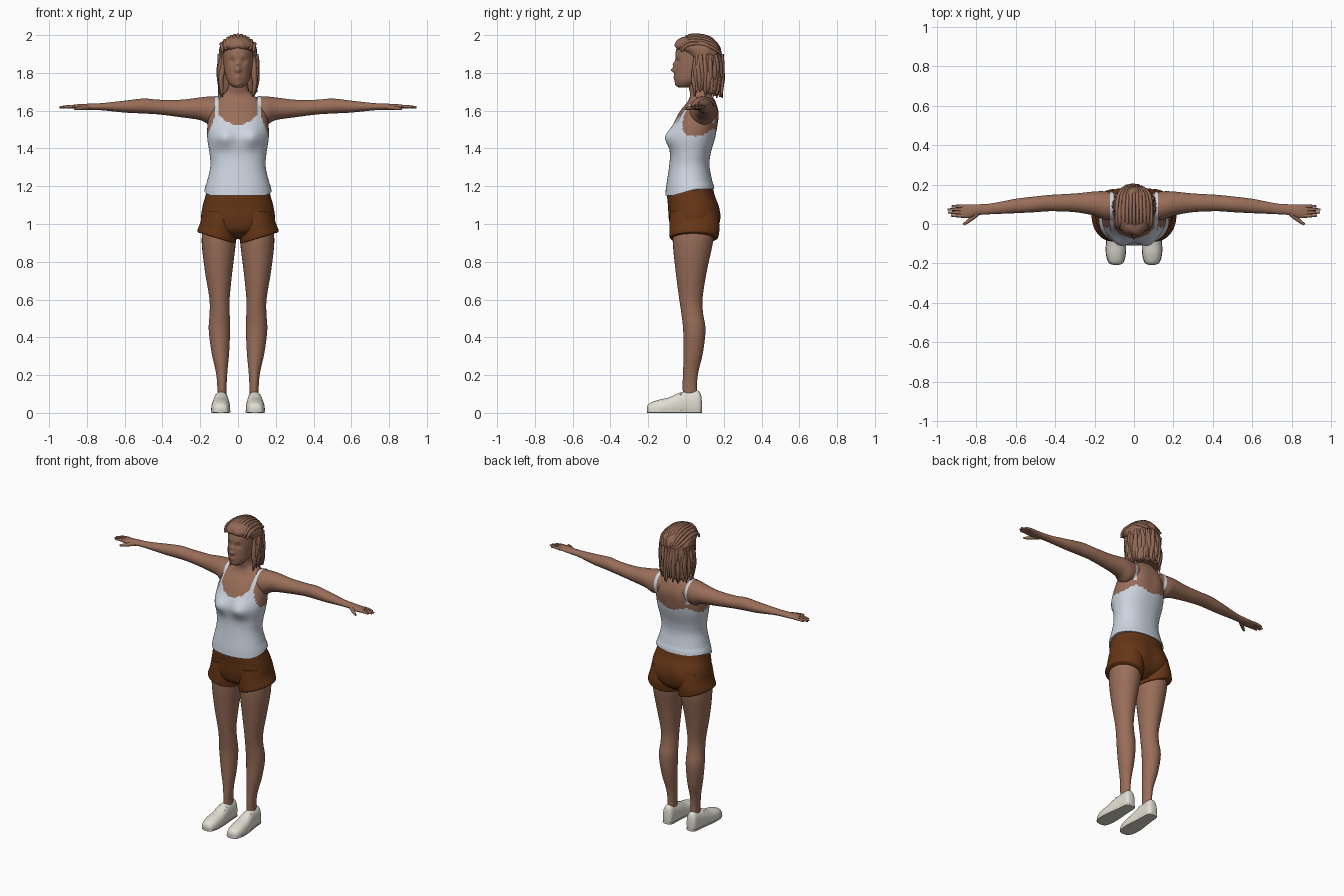
import bpy, bmesh, math, random
from mathutils import Vector
from mathutils.bvhtree import BVHTree

default = bpy.data.objects.get("Cube")
if default:
    bpy.data.objects.remove(default, do_unlink=True)
random.seed(4)


def material(name, *rgb):
    m = bpy.data.materials.new(name)
    m.use_nodes = True
    m.diffuse_color = (*rgb, 1)
    m.node_tree.nodes["Principled BSDF"].inputs["Base Color"].default_value = (*rgb, 1)
    return m


SKIN = material("warm brown skin", .32, .155, .1)
HAIR = material("brown hair", .29, .14, .09)
TOP = material("pale blue white cotton", .61, .665, .75)
SHORTS = material("rust brown denim", .135, .037, .008)
SHOE = material("off white canvas", .75, .725, .65)
SOLE = material("ivory rubber", .66, .63, .56)


def clamp(v):
    return max(0, min(1, v))


def finish(name, bm, mats, paint=None):
    bmesh.ops.recalc_face_normals(bm, faces=bm.faces)
    for f in bm.faces:
        f.smooth = True
        if paint:
            f.material_index = paint(f.calc_center_median())
    mesh = bpy.data.meshes.new(name)
    bm.to_mesh(mesh)
    bm.free()
    mesh.set_sharp_from_angle(angle=math.radians(50))
    for m in mats:
        mesh.materials.append(m)
    obj = bpy.data.objects.new(name, mesh)
    bpy.context.collection.objects.link(obj)
    return obj


def smooth_rows(rows, k):
    """Catmull-Rom interpolation between the cross-sections."""
    last = len(rows) - 1
    for i in range(last):
        a, b, c, d = (rows[max(0, min(last, i + j))] for j in (-1, 0, 1, 2))
        for s in range(k):
            t = s / k
            yield [q + t / 2 * (r - p + t * (2*p - 5*q + 4*r - w + t * (3*(q - r) + w - p)))
                   for p, q, r, w in zip(a, b, c, d)]
    yield rows[-1]


def loft(name, rows, mats, axis="z", n=32, k=5, power=1, side=1, deform=None, paint=None):
    """Each row: place along the axis, then low/high extents on the two other axes."""
    bm = bmesh.new()
    rings = []
    for t, a0, a1, b0, b1 in smooth_rows(rows, k):
        ring = []
        for i in range(n):
            ang = math.tau * i / n
            c, s = math.cos(ang), math.sin(ang)
            a = (a0 + a1) / 2 + (a1 - a0) / 2 * math.copysign(abs(c) ** power, c)
            b = (b0 + b1) / 2 + (b1 - b0) / 2 * math.copysign(abs(s) ** power, s)
            v = Vector({"x": (t, a, b), "y": (a, t, b), "z": (a, b, t)}[axis])
            if deform:
                deform(v, s)
            v.x *= side
            ring.append(bm.verts.new(v))
        rings.append(ring)
    for r, q in zip(rings, rings[1:]):
        for i in range(n):
            bm.faces.new((r[i - 1], r[i], q[i], q[i - 1]))
    bm.faces.new(rings[0])
    bm.faces.new(rings[-1])
    return finish(name, bm, mats, paint)


def bumps(*specs):
    """Soft pushes in y, mirrored in x: (x, z, radius, amount, facing)."""
    def deform(v, s):
        for x, z, r, amount, facing in specs:
            d = ((abs(v.x) - x) ** 2 + (v.z - z) ** 2) / r ** 2
            v.y += amount * math.exp(-d) * clamp(2 * s * facing)
    return deform


def strand(name, points, radii, mat):
    cu = bpy.data.curves.new(name, "CURVE")
    cu.dimensions = "3D"
    cu.bevel_depth = 1
    cu.bevel_resolution = 2
    cu.use_fill_caps = True
    sp = cu.splines.new("NURBS")
    sp.points.add(len(points) - 1)
    for p, co, r in zip(sp.points, points, radii):
        p.co = (*co, 1)
        p.radius = r
    sp.order_u = 3
    sp.use_endpoint_u = True
    sp.resolution_u = 5
    cu.materials.append(mat)
    obj = bpy.data.objects.new(name, cu)
    bpy.context.collection.objects.link(obj)
    return obj


# Torso, with the camisole painted below its neckline and armholes
def camisole(c):
    u = abs(c.x)
    if c.y < .04:
        edge = 1.525 + .06 * (u / .11) ** 2 if u < .115 else 1.59 - 2.6 * (u - .115)
    else:
        edge = 1.475 + .03 * u / .1 if u < .11 else 1.505 - .8 * (u - .11)
    return 1 if c.z < edge else 0


bust = bumps((.075, 1.46, .05, -.028, -1), (.06, 1.56, .06, .008, 1))


def torso_shape(v, s):
    bust(v, s)
    v.z += .035 * clamp((1.22 - v.z) / .07) * clamp((v.y + .07) / .12)


torso_rows = [(1.15, .178, -.11, .15), (1.2, .17, -.105, .145), (1.3, .147, -.09, .125),
              (1.37, .15, -.085, .13), (1.46, .163, -.092, .155), (1.54, .16, -.062, .165),
              (1.6, .147, -.03, .168), (1.65, .122, .01, .155), (1.685, .078, .022, .135),
              (1.72, .054, .015, .125), (1.8, .05, 0, .11)]
torso = loft("torso", [(z, -w, w, f, b) for z, w, f, b in torso_rows], [SKIN, TOP],
             n=80, k=9, power=.9, deform=torso_shape, paint=camisole)

# Shorts body
shorts_rows = [(.92, .06, 0, .1), (.96, .15, -.07, .155), (1.02, .193, -.09, .172),
               (1.09, .188, -.095, .172), (1.15, .172, -.1, .152), (1.195, .162, -.096, .142)]
loft("shorts_body", [(z, -w, w, f, b) for z, w, f, b in shorts_rows], [SHORTS], n=48,
     power=.9, deform=bumps((.09, 1.03, .07, .016, 1)))


# Shorts hems rise toward the outside of the leg
def hem(v, s):
    v.z += .3 * (abs(v.x) - .11) * clamp((1.01 - v.z) / .07)


arm_rows = [(.05, .03, .15, 1.56, 1.67), (.14, .02, .165, 1.525, 1.675),
            (.2, .042, .165, 1.55, 1.67), (.3, .06, .155, 1.565, 1.658),
            (.42, .065, .148, 1.58, 1.658), (.5, .06, .14, 1.585, 1.664),
            (.6, .055, .128, 1.59, 1.653), (.72, .05, .105, 1.602, 1.64),
            (.79, .045, .1, 1.604, 1.637), (.84, .03, .1, 1.607, 1.635),
            (.88, .032, .098, 1.612, 1.63)]
leg_rows = [(.08, .06, .11, -.015, .06), (.15, .06, .11, -.018, .058), (.22, .056, .118, -.015, .066),
            (.32, .047, .14, -.014, .09), (.44, .042, .155, -.015, .103), (.53, .044, .15, -.025, .09),
            (.61, .044, .152, -.037, .088), (.75, .03, .175, -.055, .11), (.9, .012, .192, -.07, .142),
            (1, .012, .185, -.07, .15)]
cuff_rows = [(.925, .014, .212, -.082, .165), (.935, .01, .215, -.088, .172),
             (.99, .008, .203, -.088, .177), (1.07, .012, .185, -.085, .165)]
shoe_rows = [(-.207, .075, .105, .01, .03), (-.195, .055, .128, -.02, .05), (-.15, .043, .141, -.03, .068),
             (-.09, .042, .14, -.03, .082), (-.03, .047, .132, -.03, .108), (.02, .05, .125, -.03, .114),
             (.06, .052, .122, -.03, .118), (.078, .06, .114, -.02, .1), (.084, .075, .1, .01, .06)]
fingers = [(.042, .928), (.058, .943), (.074, .946), (.09, .926)]


def on_ground(v, s):
    v.z = max(v.z, .006)


for side, label in ((1, "left"), (-1, "right")):
    # Legs and shorts cuffs
    loft(label + "_leg", leg_rows, [SKIN], side=side)
    loft(label + "_shorts_cuff", cuff_rows, [SHORTS], n=40, side=side, deform=hem)

    # Shoes with sole, collar and laces
    loft(label + "_shoe", shoe_rows, [SHOE], axis="y", power=.85, side=side, deform=on_ground)
    sole_rows = [(y, a - .002, b + .002, 0, .014) for y, a, b, _, _ in shoe_rows]
    loft(label + "_sole", sole_rows, [SOLE], axis="y", n=16, power=.4, side=side)
    for i in range(3):
        y, z = -.075 + .024 * i, .083 + .011 * i
        strand(label + "_lace", [(side * x, y, z + h) for x, h in ((.062, -.01), (.09, .008), (.118, -.01))],
               [.004] * 3, SHOE)

    # Arms and hands
    arm = loft(label + "_arm", arm_rows, [SKIN], axis="x", side=side)
    for y, tip in fingers:
        strand(label + "_finger", [(side * .86, y, 1.621), (side * .9, y, 1.623), (side * tip, y, 1.617)],
               [.01, .009, .005], SKIN)
    strand(label + "_thumb", [(side * x, y, z) for x, y, z in
           ((.79, .06, 1.618), (.825, .025, 1.615), (.866, -.003, 1.61))], [.014, .013, .006], SKIN)

    # Camisole strap laid over the shoulder surface
    trees = []
    for body in (torso, arm):
        bm = bmesh.new()
        bm.from_mesh(body.data)
        trees.append(BVHTree.FromBMesh(bm))
        bm.free()
    bm = bmesh.new()
    previous = None
    for i in range(37):
        ang = math.radians(-15 + 200 * i / 36)
        out = Vector((0, -math.cos(ang), math.sin(ang)))
        row = []
        for x in (.103, .121):
            start = Vector((side * x, .07, 1.54)) + out
            hits = [t.ray_cast(start, -out) for t in trees]
            near = min(h[3] for h in hits if h[0])
            row.append(bm.verts.new(start - out * (near - .004)))
        if previous:
            bm.faces.new((previous[0], previous[1], row[1], row[0]))
        previous = row
    finish(label + "_strap", bm, [TOP])

# Head with brow, eye sockets, nose and lips
head_rows = [(1.722, .02, -.035, .02), (1.735, .04, -.05, .05), (1.765, .06, -.057, .09),
             (1.82, .073, -.058, .14), (1.88, .08, -.056, .16), (1.93, .078, -.05, .16),
             (1.97, .055, -.02, .12), (1.985, .02, .02, .08)]
loft("head", [(z, -w, w, f, b) for z, w, f, b in head_rows], [SKIN], n=64, k=8,
     deform=bumps((0, 1.815, .014, -.022, -1), (0, 1.845, .013, -.013, -1), (.03, 1.862, .016, .01, -1),
                  (0, 1.775, .016, -.008, -1), (0, 1.738, .018, -.006, -1), (.03, 1.89, .02, -.004, -1)))


# Hair cap, swept back with combed ridges
def ridges(v, s):
    wave = math.sin(95 * v.x + 40 * v.z) * math.sin(60 * v.y + 25 * v.z)
    v.x *= 1 + .03 * wave
    v.y += .004 * wave


hair_rows = [(1.69, .085, .09, .17), (1.71, .092, .075, .18), (1.78, .094, .06, .185),
             (1.85, .096, .03, .185), (1.9, .102, -.01, .185), (1.935, .099, -.056, .18),
             (1.965, .082, -.052, .158), (1.985, .055, -.03, .12), (1.995, .02, .01, .07)]
loft("hair_cap", [(z, -w, w, f, b) for z, w, f, b in hair_rows], [HAIR], n=72, k=6, deform=ridges)

# Loose wavy locks around the sides and back
for i in range(30):
    ang = math.radians(-118 + 236 * i / 29)
    end = random.uniform(1.665, 1.7)
    points = []
    for j in range(5):
        a = ang + random.uniform(-.09, .09)
        r = random.uniform(.086, .104)
        points.append((r * math.sin(a), .09 + r * math.cos(a), 1.9 + (end - 1.9) * j / 4))
    strand("hair_lock", points, [.008, .014, .015, .013, .003], HAIR)

# Strands combed from the hairline over the crown
for i in range(11):
    x = -.08 + .016 * i
    drop = 7 * x * x
    strand("crown_strand", [(x, -.048 + 4 * x * x, 1.935 - drop / 2), (x * 1.1, -.01, 1.995 - drop),
                            (x * 1.1, .08, 2.003 - drop), (x, .16, 1.97 - drop), (x * .6, .185, 1.9)],
           [.006, .01, .009, .01, .006], HAIR)
